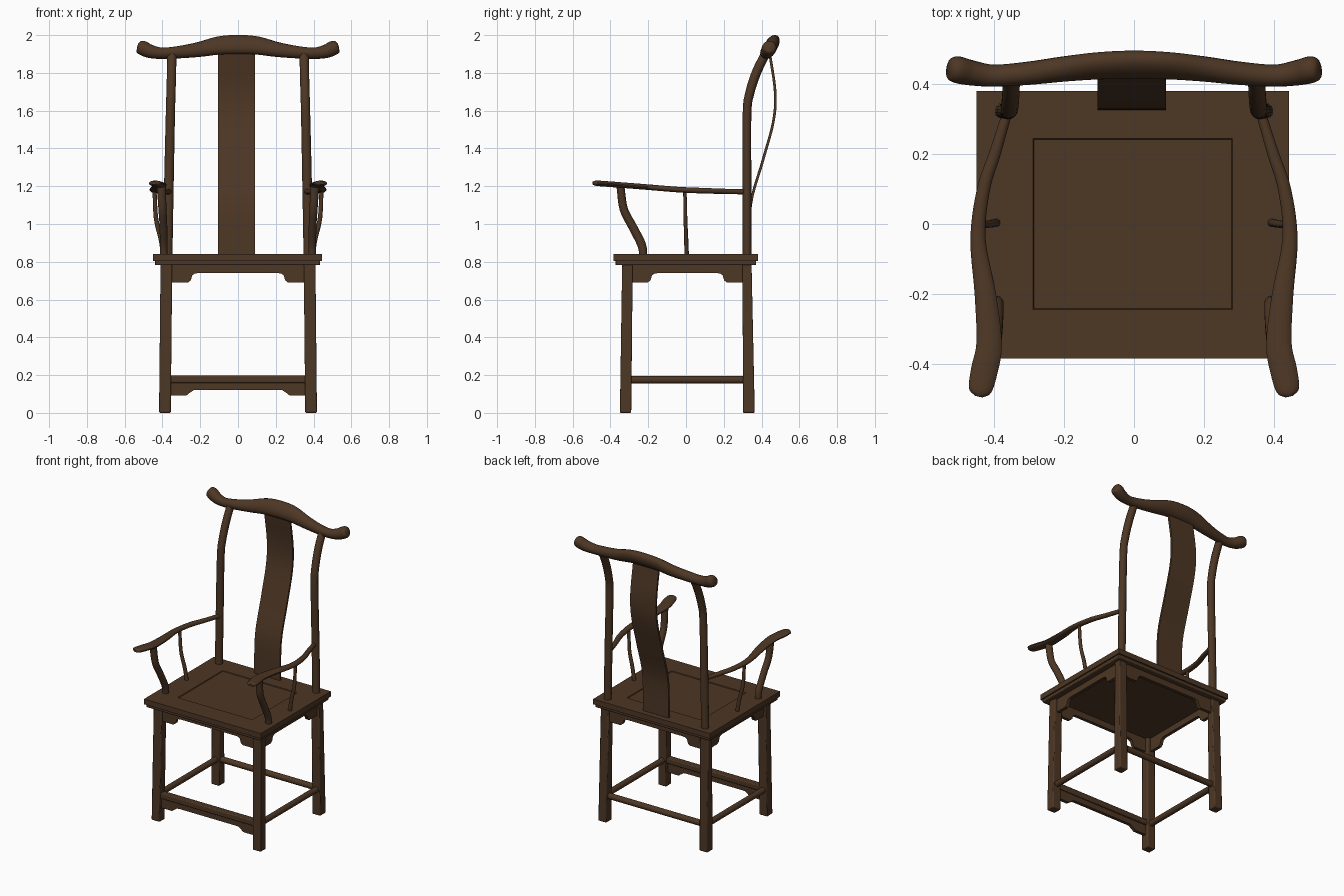
import bpy, bmesh, math
from mathutils import Vector

if "Cube" in bpy.data.objects:
    bpy.data.objects.remove(bpy.data.objects["Cube"])

wood = bpy.data.materials.new("dark brown wood")
colour = (0.075, 0.038, 0.018, 1)
wood.diffuse_color = colour
wood.use_nodes = True
wood.node_tree.nodes["Principled BSDF"].inputs["Base Color"].default_value = colour


def finish(name, bm, mirror=False, bevel=0):
    bmesh.ops.recalc_face_normals(bm, faces=bm.faces)
    mesh = bpy.data.meshes.new(name)
    bm.to_mesh(mesh)
    bm.free()
    mesh.materials.append(wood)
    mesh.shade_smooth()
    mesh.set_sharp_from_angle(angle=math.radians(38))
    obj = bpy.data.objects.new(name, mesh)
    bpy.context.collection.objects.link(obj)
    if bevel:
        mod = obj.modifiers.new("soft edges", 'BEVEL')
        mod.width, mod.segments = bevel, 2
    if mirror:
        obj.modifiers.new("other side", 'MIRROR')
    return obj


def spline(stations, steps):
    """Catmull-Rom through (x, y, z, half width, half depth) stations."""
    s = [Vector(p) for p in stations]
    s = [2 * s[0] - s[1]] + s + [2 * s[-1] - s[-2]]
    out = []
    for a, b, c, d in zip(s, s[1:], s[2:], s[3:]):
        for i in range(steps):
            t = i / steps
            out.append(b + 0.5 * t * ((c - a) + t * ((2 * a - 5 * b + 4 * c - d)
                       + t * (3 * b - a - 3 * c + d))))
    return out + [s[-2]]


def loft(name, stations, ref, sides=14, steps=5, **kw):
    """Sweep an ellipse (or rectangle when sides is 4) along stations."""
    path = spline(stations, steps)
    centres = [Vector(p[:3]) for p in path]
    bm = bmesh.new()
    rings = []
    grow = math.sqrt(2) if sides == 4 else 1
    for i, p in enumerate(path):
        tangent = centres[min(i + 1, len(path) - 1)] - centres[max(i - 1, 0)]
        side = tangent.cross(Vector(ref)).normalized()
        up = side.cross(tangent).normalized()
        ring = []
        for k in range(sides):
            ang = 2 * math.pi * (k + 0.5) / sides
            ring.append(bm.verts.new(centres[i] + grow * (
                side * p[3] * math.cos(ang) + up * p[4] * math.sin(ang))))
        rings.append(ring)
    for r, q in zip(rings, rings[1:]):
        for k in range(sides):
            j = (k + 1) % sides
            bm.faces.new((r[k], r[j], q[j], q[k]))
    bm.faces.new(rings[0])
    bm.faces.new(rings[-1])
    return finish(name, bm, **kw)


def box(name, centre, size, bevel):
    bm = bmesh.new()
    bmesh.ops.create_cube(bm, size=1)
    for v in bm.verts:
        v.co = Vector(centre) + Vector(a * b for a, b in zip(v.co, size))
    return finish(name, bm, bevel=bevel)


def apron(name, half, top, mid, low, depth, place, turned=False, mirror=False):
    """Board with a bracket at each end, cut from one outline."""
    right = [(half, top), (half, low), (half - 0.085, low), (half - 0.1, low + 0.012),
             (half - 0.108, mid - 0.012), (half - 0.122, mid - 0.002), (half - 0.14, mid)]
    outline = right + [(-x, z) for x, z in reversed(right)]
    bm = bmesh.new()
    face = bm.faces.new([bm.verts.new((x, -depth / 2, z)) for x, z in outline])
    moved = bmesh.ops.extrude_face_region(bm, geom=[face])["geom"]
    bmesh.ops.translate(bm, vec=(0, depth, 0),
                        verts=[g for g in moved if isinstance(g, bmesh.types.BMVert)])
    for v in bm.verts:
        x, y, z = v.co
        v.co = Vector((y, x, z) if turned else (x, y, z)) + Vector(place)
    return finish(name, bm, mirror=mirror)


X, Y, Z = (1, 0, 0), (0, 1, 0), (0, 0, 1)

# Seat board with a grooved centre panel, and the moulding below it
bm = bmesh.new()
bmesh.ops.create_cube(bm, size=1)
for v in bm.verts:
    v.co = (v.co.x * 0.893 - 0.003, v.co.y * 0.765 - 0.002, v.co.z * 0.036 + 0.822)
top = max(bm.faces, key=lambda f: f.calc_center_median().z)
bmesh.ops.inset_region(bm, faces=[top], thickness=0.1)
for v in top.verts:
    v.co.x = math.copysign(0.285, v.co.x) - 0.004
    v.co.y = math.copysign(0.245, v.co.y)
bmesh.ops.inset_region(bm, faces=[top], thickness=0.004, depth=-0.005)
finish("seat", bm)
box("seat_moulding", (-0.003, -0.002, 0.795), (0.875, 0.745, 0.026), 0.005)

# Legs, slightly splayed
loft("front_legs", [(0.387, -0.32, 0, 0.031, 0.03), (0.379, -0.31, 0.79, 0.031, 0.028)],
     Y, sides=4, steps=1, mirror=True, bevel=0.006)
loft("back_legs", [(0.387, 0.333, 0, 0.031, 0.031), (0.379, 0.323, 0.79, 0.031, 0.024)],
     Y, sides=4, steps=1, mirror=True, bevel=0.006)

# Aprons under the seat and the front footrest
apron("front_apron", 0.35, 0.79, 0.74, 0.69, 0.022, (0, -0.315, 0))
apron("back_apron", 0.35, 0.79, 0.74, 0.69, 0.022, (0, 0.325, 0))
apron("side_aprons", 0.295, 0.79, 0.74, 0.69, 0.022, (0.382, 0.007, 0),
      turned=True, mirror=True)
apron("footrest_apron", 0.357, 0.17, 0.122, 0.093, 0.022, (0, -0.32, 0))
box("footrest", (0, -0.318, 0.178), (0.72, 0.045, 0.038), 0.006)

# Round stretchers
loft("side_stretchers", [(0.385, -0.315, 0.175, 0.02, 0.02),
                         (0.385, 0.33, 0.175, 0.02, 0.02)], Z, steps=1, mirror=True)
loft("back_stretcher", [(-0.385, 0.33, 0.175, 0.02, 0.02),
                        (0.385, 0.33, 0.175, 0.02, 0.02)], Z, steps=1)

# Back posts bending towards the crest rail
loft("back_posts", [(0.373, 0.323, 0.8, 0.026, 0.023), (0.366, 0.323, 1.2, 0.026, 0.023),
                    (0.358, 0.323, 1.58, 0.025, 0.023), (0.355, 0.337, 1.69, 0.025, 0.024),
                    (0.352, 0.372, 1.8, 0.025, 0.025), (0.35, 0.42, 1.9, 0.025, 0.024)],
     Y, mirror=True)

# Curved splat
loft("back_splat", [(-0.007, 0.333, 0.82, 0.098, 0.007), (-0.007, 0.342, 1.1, 0.098, 0.007),
                    (-0.007, 0.405, 1.33, 0.098, 0.007), (-0.007, 0.462, 1.54, 0.098, 0.007),
                    (-0.007, 0.472, 1.7, 0.098, 0.007), (-0.007, 0.442, 1.91, 0.098, 0.007)],
     Y, sides=4)

# Crest rail with upturned ends
half_rail = [(0.1, 0.452, 1.945, 0.034, 0.052), (0.2, 0.443, 1.925, 0.034, 0.042),
             (0.3, 0.431, 1.911, 0.033, 0.034), (0.4, 0.424, 1.904, 0.032, 0.03),
             (0.465, 0.432, 1.914, 0.036, 0.036), (0.505, 0.441, 1.932, 0.038, 0.039),
             (0.523, 0.445, 1.941, 0.031, 0.032), (0.531, 0.446, 1.944, 0.013, 0.013)]
loft("crest_rail", [(-p[0], *p[1:]) for p in reversed(half_rail)]
     + [(0, 0.455, 1.95, 0.035, 0.055)] + half_rail, (0, 0.5, 0.87), sides=18)

# Arms swelling towards the front
loft("arms", [(0.36, 0.325, 1.17, 0.014, 0.014), (0.398, 0.2, 1.173, 0.017, 0.014),
              (0.43, 0.1, 1.176, 0.019, 0.015), (0.446, -0.04, 1.182, 0.022, 0.015),
              (0.425, -0.2, 1.195, 0.031, 0.015), (0.414, -0.34, 1.206, 0.037, 0.015),
              (0.428, -0.42, 1.212, 0.039, 0.015), (0.44, -0.475, 1.216, 0.033, 0.014),
              (0.444, -0.493, 1.217, 0.012, 0.008)], Z, sides=16, mirror=True)

# Curved supports below the arms
loft("arm_front_posts", [(0.393, -0.225, 0.82, 0.021, 0.02), (0.393, -0.235, 0.89, 0.021, 0.023),
                         (0.395, -0.285, 0.99, 0.021, 0.023), (0.4, -0.33, 1.08, 0.022, 0.022),
                         (0.406, -0.347, 1.2, 0.024, 0.021)], Y, mirror=True)
loft("arm_side_struts", [(0.392, 0.004, 0.82, 0.013, 0.012), (0.408, 0.001, 0.92, 0.013, 0.011),
                         (0.434, -0.003, 1.03, 0.012, 0.01), (0.442, -0.006, 1.18, 0.011, 0.009)],
     Y, mirror=True)
